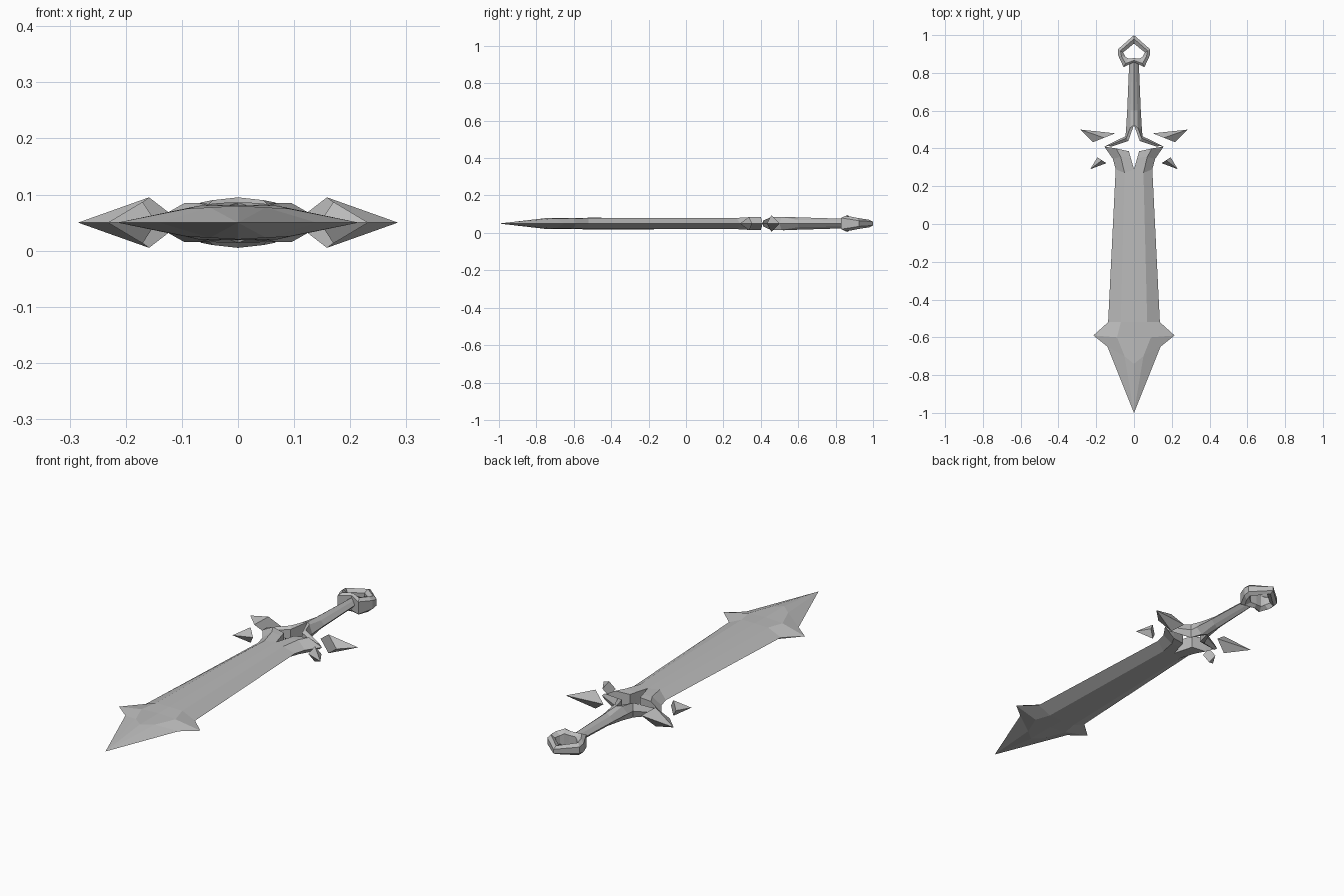
import bpy
import bmesh

cube = bpy.data.objects.get("Cube")
if cube:
    bpy.data.objects.remove(cube, do_unlink=True)

MID = 0.05  # height of the flat sword's middle plane

steel = bpy.data.materials.new("grey steel")
steel.use_nodes = True
color = (0.5, 0.5, 0.5, 1)
steel.diffuse_color = color
steel.node_tree.nodes["Principled BSDF"].inputs["Base Color"].default_value = color


def slab(name, rows):
    """Loft rows of (x, y, half thickness), doubled above/below and left/right."""
    bm = bmesh.new()
    nr, nc = len(rows), len(rows[0])
    for side in (1, -1):
        def layer(sign):
            return [[bm.verts.new((side * x, y, MID + sign * h)) for x, y, h in r]
                    for r in rows]
        top, low = layer(1), layer(-1)
        for grid in (top, low):
            for i in range(nr - 1):
                for j in range(nc - 1):
                    bm.faces.new((grid[i][j], grid[i][j + 1],
                                  grid[i + 1][j + 1], grid[i + 1][j]))
        # Walls around the border, except on the plane of symmetry
        border = [((i, j), (i + 1, j)) for i in range(nr - 1) for j in (0, nc - 1)]
        border += [((i, j), (i, j + 1)) for j in range(nc - 1) for i in (0, nr - 1)]
        for (a, b), (c, d) in border:
            if rows[a][b][0] or rows[c][d][0]:
                bm.faces.new((top[a][b], top[c][d], low[c][d], low[a][b]))
    bmesh.ops.remove_doubles(bm, verts=bm.verts, dist=0.0005)
    bmesh.ops.recalc_face_normals(bm, faces=bm.faces)
    mesh = bpy.data.meshes.new(name)
    bm.to_mesh(mesh)
    bm.free()
    mesh.materials.append(steel)
    obj = bpy.data.objects.new(name, mesh)
    bpy.context.collection.objects.link(obj)


def shard_pair(name, tip, inner, outer, h):
    """Pair of floating four-sided pyramids."""
    mid = ((inner[0] + outer[0]) / 2, (inner[1] + outer[1]) / 2, h)
    slab(name, [[(*tip, 0)] * 3, [(*inner, 0), mid, (*outer, 0)]])


# Blade: cutting edge, bevel line, centre line; barbed tip and notched shoulders
slab("blade", [
    [(0, -1, 0)] * 3,
    [(.14, -.65, 0), (.05, -.70, .027), (0, -.74, .03)],
    [(.215, -.59, 0), (.09, -.6, .025), (0, -.6, .03)],
    [(.137, -.52, 0), (.07, -.52, .03), (0, -.52, .031)],
    [(.097, .29, 0), (.05, .27, .03), (0, .29, .03)],
    [(.112, .345, 0), (.07, .355, .035), (.018, .352, .03)],
    [(.157, .41, 0), (.095, .40, .035), (.027, .385, .03)],
])

# Hilt: forked prongs joining into a ridged grip
slab("hilt", [
    [(.157, .41, 0), (.14, .412, .015), (.115, .411, .008)],
    [(.045, .465, 0), (.04, .455, .035), (.03, .44, .025)],
    [(.042, .50, 0), (.02, .51, .034), (0, .525, .036)],
    [(.036, .60, 0), (.018, .60, .02), (0, .60, .033)],
    [(.025, .865, 0), (.012, .865, .015), (0, .865, .025)],
])

# Pommel: faceted open ring
slab("pommel", [
    [(0, 1, .01), (0, .98, .02), (0, .955, .01)],
    [(.085, .925, .015), (.072, .917, .03), (.058, .908, .015)],
    [(.085, .895, .02), (.066, .887, .036), (.045, .885, .02)],
    [(.055, .83, .03), (.045, .85, .04), (.03, .876, .03)],
    [(0, .857, .035), (0, .866, .045), (0, .878, .03)],
])

# Floating guard shards
shard_pair("large_guard_shards", (.285, .50), (.10, .48), (.217, .433), .045)
shard_pair("small_guard_shards", (.232, .29), (.146, .322), (.194, .353), .037)
